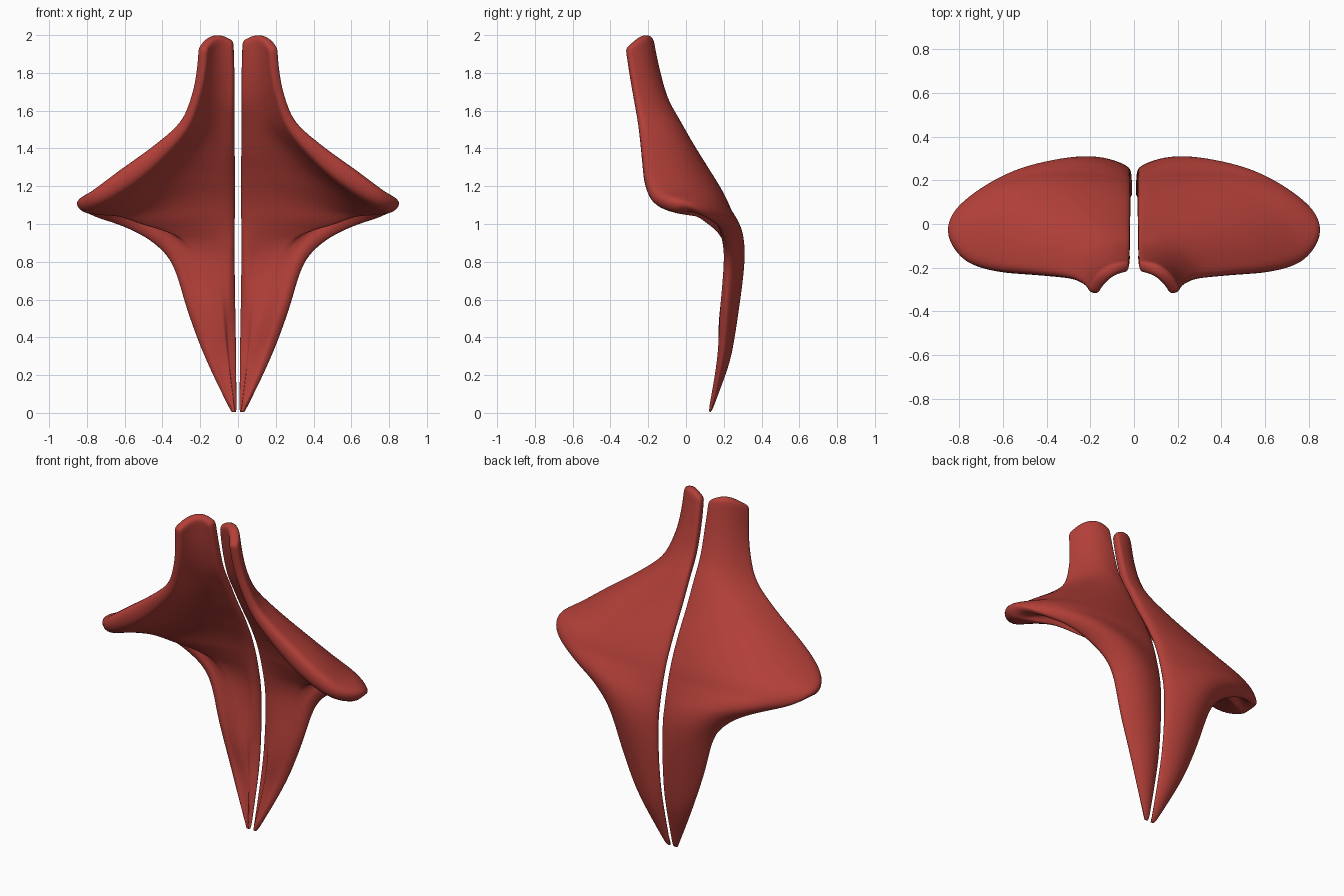
import bpy
import math
from mathutils import Vector

if "Cube" in bpy.data.objects:
    bpy.data.objects.remove(bpy.data.objects["Cube"])

# Muscle sheet rows, neck to lower tip: spine edge (y, z), middle (x, y, z), outer edge (x, y, z)
ROWS = [
    (-.200, 1.965, .12, -.225, 2.00, .190, -.320, 1.93),
    (-.165, 1.82, .13, -.200, 1.82, .202, -.300, 1.80),
    (-.125, 1.66, .14, -.150, 1.66, .235, -.275, 1.66),
    (-.060, 1.53, .18, -.095, 1.54, .300, -.250, 1.51),
    (.010, 1.40, .30, -.030, 1.41, .460, -.235, 1.37),
    (.080, 1.28, .42, .030, 1.30, .640, -.220, 1.24),
    (.130, 1.18, .50, .100, 1.20, .780, -.170, 1.14),
    (.160, 1.11, .52, .160, 1.13, .855, -.050, 1.10),
    (.180, 1.05, .50, .200, 1.07, .795, .050, 1.06),
    (.195, 0.99, .42, .245, 1.01, .620, .150, 1.015),
    (.210, 0.90, .30, .275, 0.93, .460, .185, 0.93),
    (.220, 0.78, .20, .280, 0.79, .340, .205, 0.80),
    (.212, 0.55, .14, .250, 0.55, .262, .190, 0.55),
    (.178, 0.28, .085, .205, 0.28, .160, .170, 0.28),
    (.125, 0.00, .020, .125, 0.00, .030, .125, 0.00),
]
INNER_X, COLS, STEPS, MAX_T = 0.007, 11, 3, 0.16


def catmull(p0, p1, p2, p3, t):
    return 0.5 * (2 * p1 + (p2 - p0) * t + (2 * p0 - 5 * p1 + 4 * p2 - p3) * t * t
                  + (3 * p1 - p0 - 3 * p2 + p3) * t ** 3)


def across(row, u):
    """Point on the curve through a row's three control points."""
    inner = INNER_X + 0.012 * max(0, min(1, (row[1] - 1.2) / 0.7))
    a, b, c = Vector((inner, row[0], row[1])), Vector(row[2:5]), Vector(row[5:8])
    return a * (2 * (u - .5) * (u - 1)) + b * (4 * u * (1 - u)) + c * (2 * u * (u - .5))


def thickness(u, z):
    """Thick belly, thin borders, heavy lip along the shoulder."""
    lip = 0.055 * math.exp(-((z - 1.27) / 0.2) ** 2)
    belly = 0.05 - 0.04 * max(0, min(1, (z - 1.25) / 0.35)) + 0.03 * math.exp(-((z - 1.08) / 0.16) ** 2)
    belly *= max(0, min(1, z / 0.5))
    return (0.05 + lip * u + belly * 4 * u * (1 - u)) * min(1, 0.35 + max(z, 0) * 1.6)


red = bpy.data.materials.new("muscle red")
red.diffuse_color = (0.45, 0.05, 0.04, 1)
red.use_nodes = True
red.node_tree.nodes["Principled BSDF"].inputs["Base Color"].default_value = red.diffuse_color


def muscle(name, side):
    grid = [[across(r, j / (COLS - 1)) for j in range(COLS)] for r in ROWS]
    n = len(grid)
    verts = []
    for s in range((n - 1) * STEPS + 1):
        i = min(s // STEPS, n - 2)
        t = s / STEPS - i
        ids = [max(i - 1, 0), i, i + 1, min(i + 2, n - 1)]
        for j in range(COLS):
            p = catmull(*[grid[k][j] for k in ids], t)
            verts.append((side * p.x, p.y, p.z))
    faces = []
    for s in range((n - 1) * STEPS):
        for j in range(COLS - 1):
            a = s * COLS + j
            f = (a, a + 1, a + COLS + 1, a + COLS)
            faces.append(f if side > 0 else f[::-1])
    me = bpy.data.meshes.new(name)
    me.from_pydata(verts, [], faces)
    me.materials.append(red)
    me.shade_smooth()
    ob = bpy.data.objects.new(name, me)
    bpy.context.collection.objects.link(ob)
    # The sheet becomes the back surface, thickened toward the front
    vg = ob.vertex_groups.new(name="thickness")
    normals = [v.normal.copy() for v in me.vertices]
    for v, nrm in zip(me.vertices, normals):
        x0 = abs(v.co.x)
        t = thickness((v.index % COLS) / (COLS - 1), v.co.z)
        vg.add([v.index], t / MAX_T, 'REPLACE')
        v.co += nrm * min(t / 2, 0.03)
        if v.index % COLS == 0:
            v.co.x = side * x0
    sol = ob.modifiers.new("thickness", 'SOLIDIFY')
    sol.thickness, sol.offset, sol.vertex_group = MAX_T, -1, "thickness"
    sub = ob.modifiers.new("round", 'SUBSURF')
    sub.levels = sub.render_levels = 2


muscle("left_trapezius_muscle", 1)
muscle("right_trapezius_muscle", -1)
